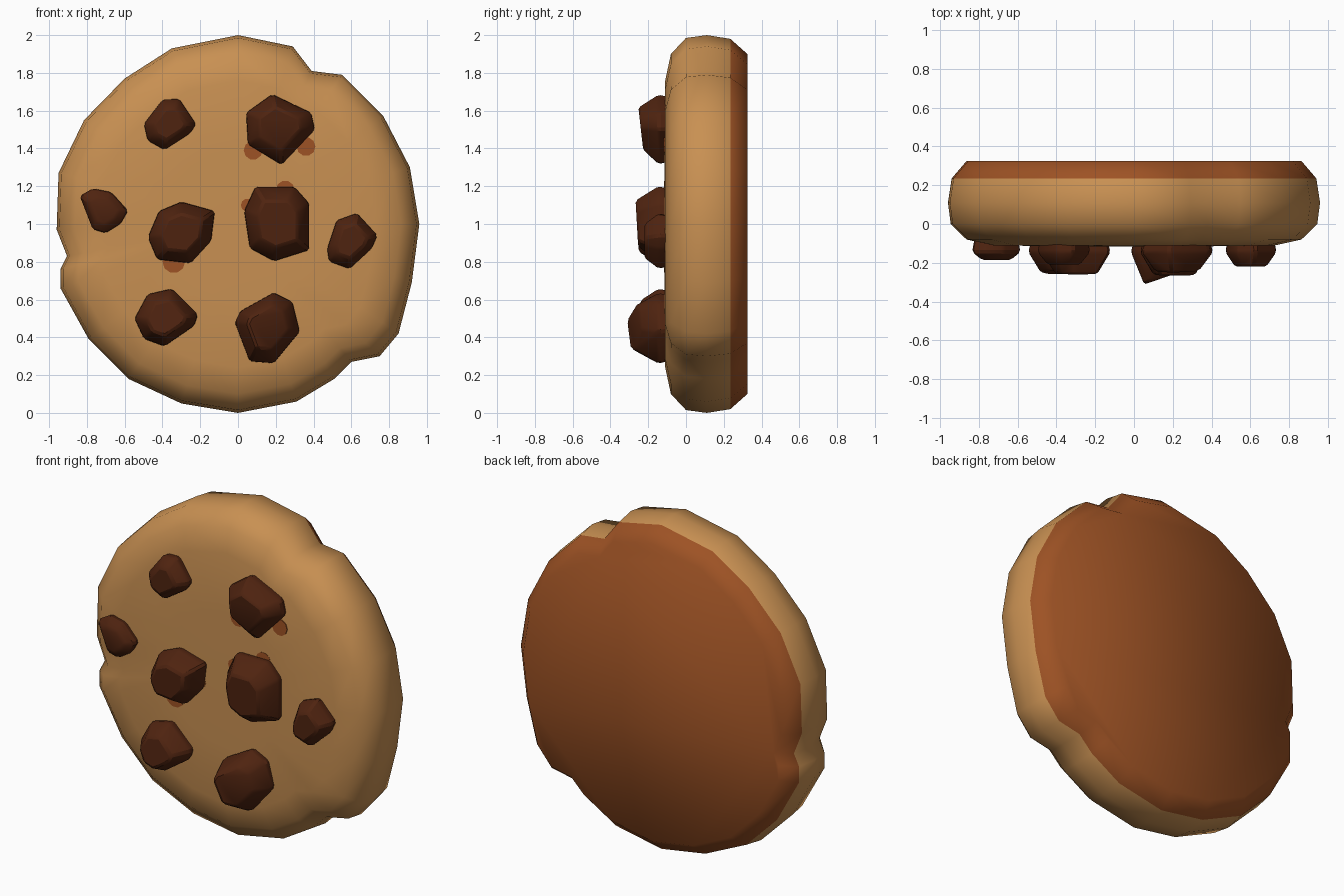
import bpy, bmesh, math
from mathutils import Vector

if "Cube" in bpy.data.objects:
    bpy.data.objects.remove(bpy.data.objects["Cube"])


def material(name, rgb):
    m = bpy.data.materials.new(name)
    m.diffuse_color = (*rgb, 1)
    m.use_nodes = True
    m.node_tree.nodes["Principled BSDF"].inputs["Base Color"].default_value = m.diffuse_color
    return m


dough = material("golden dough", (0.58, 0.28, 0.085))
baked = material("baked brown", (0.34, 0.085, 0.018))
choc = material("dark chocolate", (0.078, 0.017, 0.005))


def make_object(name, bm, mats, angle):
    bmesh.ops.recalc_face_normals(bm, faces=bm.faces)
    me = bpy.data.meshes.new(name)
    bm.to_mesh(me)
    bm.free()
    for m in mats:
        me.materials.append(m)
    ob = bpy.data.objects.new(name, me)
    bpy.context.collection.objects.link(ob)
    bpy.ops.object.select_all(action='DESELECT')
    ob.select_set(True)
    bpy.context.view_layer.objects.active = ob
    bpy.ops.object.shade_smooth_by_angle(angle=math.radians(angle))
    return ob


# Cookie body: notched outline swept through scaled rings
outline = [(0, 2), (.29, 1.94), (.39, 1.81), (.55, 1.79), (.77, 1.57),
           (.91, 1.3), (.96, 1), (.92, .69), (.85, .42), (.75, .3),
           (.6, .27), (.51, .18), (.31, .06), (0, 0), (-.3, .05),
           (-.58, .18), (-.79, .39), (-.94, .66), (-.94, .76), (-.905, .83),
           (-.96, .97), (-.95, 1.27), (-.815, 1.55), (-.6, 1.77), (-.35, 1.93)]
profile = [(.325, .9), (.235, .98), (.11, 1), (0, .985), (-.08, .9), (-.11, .76), (-.115, .4)]
bm = bmesh.new()
rings = [[bm.verts.new((x * s, y, 1 + (z - 1) * s)) for x, z in outline] for y, s in profile]
n = len(outline)
for k, (a, b) in enumerate(zip(rings, rings[1:])):
    for i in range(n):
        j = (i + 1) % n
        f = bm.faces.new((a[i], a[j], b[j], b[i]))
        f.material_index = 1 if k == 0 else 0      # browned underside edge
bm.faces.new(rings[0]).material_index = 1
bm.faces.new(rings[-1])
make_object("cookie_body", bm, [dough, baked], 60)

# Chocolate chunks: centre, front depth, tilt in x and z, outline offsets in hundredths
chunks = [
    ((-.36, 1.53), -.21, 0, 0, [-14, 0, -4, 13, 5, 13.5, 14, 0, 11, -5, -3, -14, -12, -9]),
    ((.22, 1.51), -.24, 0, .1, [-18, 8, -4, 18, 17, 8, 19, -1, 1, -20, -17, -9]),
    ((-.71, 1.07), -.185, 0, 0, [-13, 8, -6, 12, 4, 10, 13, 0, 9, -7, 1, -12, -6, -10]),
    ((-.3, .95), -.255, 0, .05, [-18, -2, -12, 12, 0, 17, 18, 12, 16, -4, 5, -16, -13, -14]),
    ((.21, 1.0), -.26, 0, .05, [-18, 7, -12, 20, 9, 20, 17, 11, 17, -14, -2, -20, -15, -13]),
    ((.6, .91), -.22, 0, 0, [-13, -4, -8, 11, 3, 15, 14, 3, 11, -4, -1, -15, -12, -11]),
    ((-.38, .5), -.25, 0, -.1, [-17, 0, -10, 13, 3, 16, 17, 2, 15, -4, -1, -15, -12, -11]),
    ((.16, .46), -.275, .3, 0, [-18, 2, -15, 8, 3, 18, 13, 13, 17, -3, 3, -20, -10, -19]),
]
for k, ((cx, cz), depth, tx, tz, pts) in enumerate(chunks):
    bm = bmesh.new()
    for px, pz in zip(pts[::2], pts[1::2]):
        px, pz = px / 100, pz / 100
        for y, s in ((-.04, .85), (-.145, 1), (depth, .62)):
            tilt = (px * tx - pz * tz) * .7 if y == depth else 0
            bm.verts.new((cx + px * s, y + tilt, cz + pz * s))
    bmesh.ops.convex_hull(bm, input=bm.verts)
    bmesh.ops.dissolve_limit(bm, angle_limit=math.radians(8), verts=bm.verts, edges=bm.edges)
    bmesh.ops.bevel(bm, geom=bm.edges[:], offset=.012, segments=1, affect='EDGES')
    make_object(f"chocolate_chunk_{k + 1}", bm, [choc], 25)

# Melted brown spots peeking out around the chunks
spots = [(.08, 1.39, .05), (.36, 1.41, .05), (.25, 1.18, .05), (.05, 1.1, .035),
         (-.34, .8, .06), (-.17, .94, .035), (.08, .36, .04)]
for k, (x, z, r) in enumerate(spots):
    bm = bmesh.new()
    ring = [bm.verts.new((x + r * math.cos(a * math.pi / 5), -.117, z + r * math.sin(a * math.pi / 5)))
            for a in range(10)]
    face = bm.faces.new(ring)
    ext = bmesh.ops.extrude_face_region(bm, geom=[face])
    bmesh.ops.translate(bm, vec=Vector((0, .008, 0)),
                        verts=[v for v in ext["geom"] if isinstance(v, bmesh.types.BMVert)])
    make_object(f"melted_spot_{k + 1}", bm, [baked], 30)
